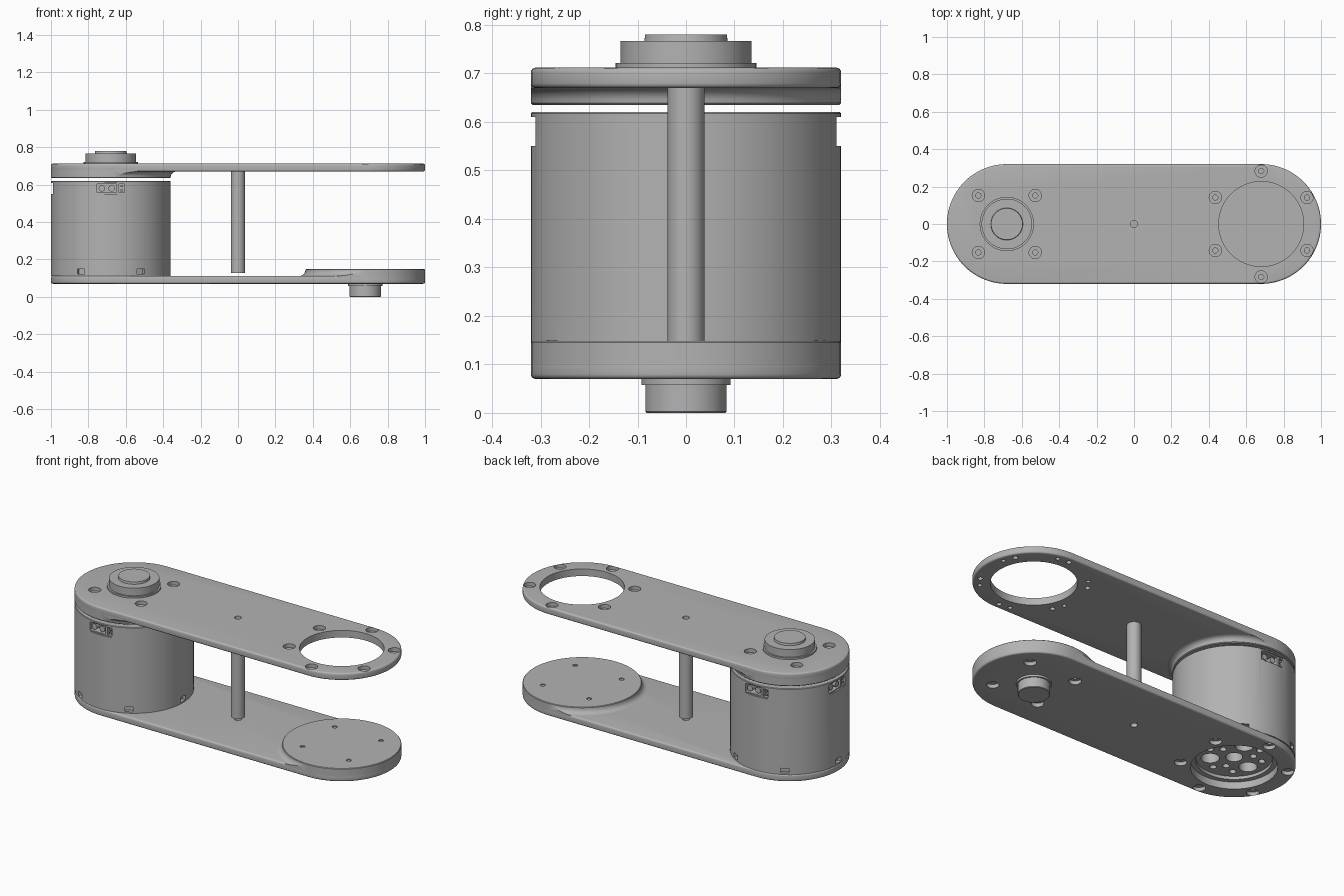
import bpy, bmesh
from math import sin, cos, pi, radians
from mathutils import Matrix, Vector

cube = bpy.data.objects.get("Cube")
if cube:
    bpy.data.objects.remove(cube, do_unlink=True)

grey = bpy.data.materials.new("machined_grey")
grey.use_nodes = True
COLOUR = (0.45, 0.45, 0.45, 1)
grey.diffuse_color = COLOUR
grey.node_tree.nodes["Principled BSDF"].inputs["Base Color"].default_value = COLOUR

R = 0.32        # end radius of the arm
CX = 0.68       # distance of each joint axis from the middle
BOLT = 0.152    # half spacing of the square bolt pattern
parts = []


def finish(name, bm):
    bmesh.ops.recalc_face_normals(bm, faces=bm.faces)
    mesh = bpy.data.meshes.new(name)
    bm.to_mesh(mesh)
    bm.free()
    mesh.materials.append(grey)
    obj = bpy.data.objects.new(name, mesh)
    bpy.context.collection.objects.link(obj)
    parts.append(obj)
    return obj


def add_lathe(bm, profile, x=0, y=0, segs=64):
    """Closed solid from (radius, z) points, capped at both ends."""
    rings = [[bm.verts.new((x + r * cos(2 * pi * i / segs), y + r * sin(2 * pi * i / segs), z))
              for i in range(segs)] for r, z in profile]
    for a, b in zip(rings, rings[1:]):
        for i in range(segs):
            j = (i + 1) % segs
            bm.faces.new((a[i], a[j], b[j], b[i]))
    bm.faces.new(rings[0][::-1])
    bm.faces.new(rings[-1])


def lathe(name, profile, x=0, y=0, segs=96):
    bm = bmesh.new()
    add_lathe(bm, profile, x, y, segs)
    return finish(name, bm)


def add_box(bm, size, matrix):
    bmesh.ops.create_cube(bm, size=1, matrix=matrix @ Matrix.Diagonal((*size, 1)))


def stadium(name, z0, z1, bevel=0.0):
    bm = bmesh.new()
    ring = []
    for side, start in ((1, -pi / 2), (-1, pi / 2)):
        for i in range(49):
            a = start + pi * i / 48
            ring.append(bm.verts.new((side * CX + R * cos(a), R * sin(a), z0)))
    base = bm.faces.new(ring)
    top = bmesh.ops.extrude_face_region(bm, geom=[base])["geom"]
    bmesh.ops.translate(bm, vec=(0, 0, z1 - z0),
                        verts=[v for v in top if isinstance(v, bmesh.types.BMVert)])
    if bevel:
        rims = [e for e in bm.edges if abs(e.verts[0].co.z - e.verts[1].co.z) < 1e-5]
        bmesh.ops.bevel(bm, geom=rims, offset=bevel, segments=4, profile=0.5, affect='EDGES')
    return finish(name, bm)


def cut(obj, bm, operation='DIFFERENCE'):
    """Apply a boolean with a temporary cutter."""
    cutter = finish("cutter", bm)
    parts.remove(cutter)
    mod = obj.modifiers.new("cut", 'BOOLEAN')
    mod.operation, mod.object, mod.solver = operation, cutter, 'EXACT'
    dg = bpy.context.evaluated_depsgraph_get()
    mesh = bpy.data.meshes.new_from_object(obj.evaluated_get(dg))
    obj.modifiers.clear()
    obj.data = mesh
    bpy.data.objects.remove(cutter, do_unlink=True)


def add_counterbore(bm, x, y, z, d):
    """Stepped screw hole entering at height z in direction d."""
    add_lathe(bm, [(0.033, z - d * 0.02), (0.033, z + d * 0.022),
                   (0.014, z + d * 0.022), (0.014, z + d * 0.12)], x, y, 24)


def square_bolts(cx, z, d):
    bm = bmesh.new()
    for sx in (-1, 1):
        for sy in (-1, 1):
            add_counterbore(bm, cx + sx * BOLT, sy * BOLT, z, d)
    return bm


def ring_bolts(cx, z, d, inner):
    """Large opening, six counterbored screws, six dowel holes, centre hole."""
    bm = bmesh.new()
    add_lathe(bm, [(0.227, z - 0.1), (0.227, z + 0.1)], cx, 0, 96)
    for k in range(6):
        a = radians(30 + 60 * k)
        add_counterbore(bm, cx + 0.283 * cos(a), 0.283 * sin(a), z, d)
        a -= radians(14)
        add_lathe(bm, [(0.012, inner - d * 0.02), (0.012, inner + d * 0.01)],
                  cx + 0.283 * cos(a), 0.283 * sin(a), 16)
    add_lathe(bm, [(0.019, z - d * 0.02), (0.019, z + d * 0.06)], 0, 0, 24)
    return bm


def blend(name, cx, z, d):
    """Concave fillet between a round pad and its plate, trimmed to the arm outline."""
    steps = [(R + 0.03 * (1 - sin(t * pi / 12)), z + d * 0.03 * (1 - cos(t * pi / 12)))
             for t in range(7)]
    obj = lathe(name, [(R + 0.03, z - d * 0.01)] + steps, cx)
    trim = stadium("trim", z - 0.1, z + 0.1)
    parts.remove(trim)
    bm = bmesh.new()
    bm.from_mesh(trim.data)
    bpy.data.objects.remove(trim, do_unlink=True)
    cut(obj, bm, 'INTERSECT')
    return obj


# Upper arm plate with motor pad
top_plate = stadium("top_plate", 0.67, 0.712, 0.01)
cut(top_plate, ring_bolts(CX, 0.712, -1, 0.67))
cut(top_plate, square_bolts(-CX, 0.712, -1))
top_pad = lathe("top_motor_pad", [(R - 0.004, 0.635), (R, 0.639), (R, 0.69)], -CX)
cut(top_pad, square_bolts(-CX, 0.712, -1))
blend("top_pad_fillet", -CX, 0.67, -1)
lathe("top_hub", [(0.145, 0.70), (0.145, 0.722), (0.135, 0.722), (0.135, 0.767),
                  (0.086, 0.767), (0.084, 0.78)], -CX)

# Lower arm plate with output pad
bottom_plate = stadium("bottom_plate", 0.07, 0.112, 0.01)
cut(bottom_plate, ring_bolts(-CX, 0.07, 1, 0.112))
cut(bottom_plate, square_bolts(CX, 0.07, 1))
bottom_pad = lathe("bottom_output_pad", [(R, 0.09), (R, 0.145), (R - 0.003, 0.148)], CX)
cut(bottom_pad, square_bolts(CX, 0.07, 1))
blend("bottom_pad_fillet", CX, 0.112, 1)
lathe("bottom_hub", [(0.081, 0), (0.084, 0.003), (0.084, 0.058),
                     (0.092, 0.058), (0.092, 0.08)], CX)

# Spacer post
lathe("spacer_post", [(0.038, 0.128), (0.038, 0.672)], segs=48)

# Motor can
motor = lathe("motor_can", [(R, 0.112), (R, 0.617), (R - 0.003, 0.62)], -CX, segs=128)
bm = bmesh.new()
add_lathe(bm, [(0.2, 0.09), (0.2, 0.13)], -CX)
for k in range(6):
    spin = Matrix.Translation((-CX, 0, 0)) @ Matrix.Rotation(k * pi / 3, 4, 'Z')
    add_box(bm, (0.04, 0.045, 0.028), spin @ Matrix.Translation((R, 0, 0.135)))
cut(motor, bm)

# Vents and screw holes in the motor underside
bm = bmesh.new()
add_lathe(bm, [(0.045, 0.1), (0.045, 0.2)], -CX, 0, 32)
for k in range(3):
    a = radians(75 + 120 * k)
    add_lathe(bm, [(0.048, 0.1), (0.048, 0.25)], -CX + 0.125 * cos(a), 0.125 * sin(a), 32)
    for turn in (38, 60, 82):
        b = a + radians(turn)
        rad = 0.1 if turn == 60 else 0.15
        add_lathe(bm, [(0.018, 0.1), (0.018, 0.16)],
                  -CX + rad * cos(b), rad * sin(b), 20)
cut(motor, bm)

# Cable sockets on the front, back and outer side
sockets = [Matrix.Translation((-CX, 0, 0.58)) @ Matrix.Rotation(radians(a), 4, 'Z')
           for a in (-90, 90, 180)]
flats, pockets = bmesh.new(), bmesh.new()
for m in sockets:
    add_box(flats, (0.04, 0.165, 0.06), m @ Matrix.Translation((0.33, 0, 0)))
    for y, width in ((-0.022, 0.104), (0.058, 0.03)):
        add_box(pockets, (0.08, width, 0.046), m @ Matrix.Translation((0.3, y, 0)))
cut(motor, flats)
cut(motor, pockets)
bm = bmesh.new()
for m in sockets:
    for y in (-0.048, 0.004):
        pin = m @ Matrix.Translation((0.28, y, 0)) @ Matrix.Rotation(pi / 2, 4, 'Y')
        bmesh.ops.create_cone(bm, cap_ends=True, segments=20, radius1=0.017,
                              radius2=0.017, depth=0.05, matrix=pin)
    for z in (-0.011, 0.011):
        add_box(bm, (0.05, 0.014, 0.01), m @ Matrix.Translation((0.28, 0.058, z)))
finish("socket_pins", bm)

# Smooth curved walls, keep machined edges crisp
bpy.ops.object.select_all(action='DESELECT')
for obj in parts:
    obj.select_set(True)
bpy.context.view_layer.objects.active = parts[0]
bpy.ops.object.shade_smooth_by_angle(angle=radians(30))
